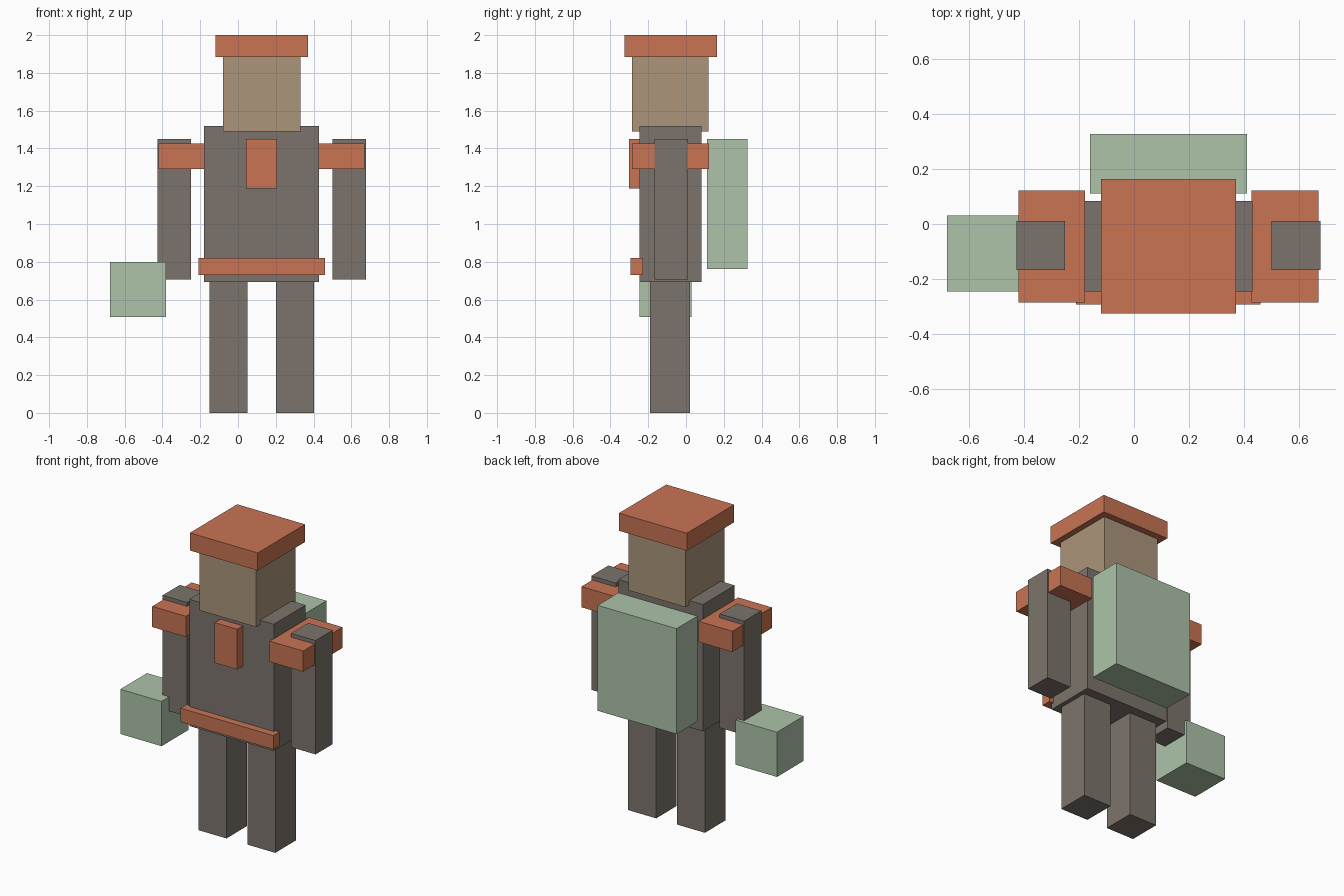
import bpy
from mathutils import Vector

default = bpy.data.objects.get("Cube")
if default:
    bpy.data.objects.remove(default, do_unlink=True)


def material(name, rgb):
    """Flat material from 0-255 sRGB values."""
    lin = [((c / 255 + 0.055) / 1.055) ** 2.4 for c in rgb]
    mat = bpy.data.materials.new(name)
    mat.use_nodes = True
    mat.diffuse_color = (*lin, 1)
    bsdf = next(n for n in mat.node_tree.nodes if n.type == 'BSDF_PRINCIPLED')
    bsdf.inputs["Base Color"].default_value = (*lin, 1)
    bsdf.inputs["Roughness"].default_value = 0.8
    return mat


orange = material("terracotta", (200, 116, 83))
grey = material("warm grey", (124, 116, 108))
tan = material("tan", (172, 149, 123))
green = material("sage green", (173, 196, 169))


def box(name, mat, x, y, z):
    """Box filling the given (low, high) range on each axis."""
    low, high = (Vector(c) for c in zip(x, y, z))
    bpy.ops.mesh.primitive_cube_add(size=1, location=(low + high) / 2)
    obj = bpy.context.object
    obj.name = obj.data.name = name
    obj.scale = high - low
    bpy.ops.object.transform_apply(location=False, rotation=False, scale=True)
    obj.data.materials.append(mat)
    return obj


BODY_X = 0.125  # the figure's own centre line


def centred(name, mat, width, y, z):
    box(name, mat, (BODY_X - width / 2, BODY_X + width / 2), y, z)


def pair(name, mat, inner, outer, y, z):
    """Matching boxes on both sides of the centre line."""
    box("left_" + name, mat, (BODY_X + inner, BODY_X + outer), y, z)
    box("right_" + name, mat, (BODY_X - outer, BODY_X - inner), y, z)


# Head and cap
centred("head", tan, 0.41, (-0.285, 0.12), (1.49, 1.89))
centred("cap", orange, 0.49, (-0.325, 0.163), (1.885, 2.0))

# Body and limbs
centred("torso", grey, 0.61, (-0.245, 0.083), (0.693, 1.52))
pair("leg", grey, 0.075, 0.277, (-0.19, 0.022), (0, 0.70))
pair("arm", grey, 0.375, 0.552, (-0.167, 0.01), (0.707, 1.45))

# Trim on shoulders, chest and waist
pair("shoulder_pad", orange, 0.302, 0.545, (-0.285, 0.122), (1.29, 1.425))
centred("chest_badge", orange, 0.163, (-0.303, -0.235), (1.187, 1.45))
centred("belt", orange, 0.67, (-0.293, -0.228), (0.73, 0.82))

# Carried things
centred("backpack", green, 0.57, (0.11, 0.326), (0.762, 1.45))
box("hand_crate", green, (-0.678, -0.38), (-0.245, 0.03), (0.508, 0.80))
